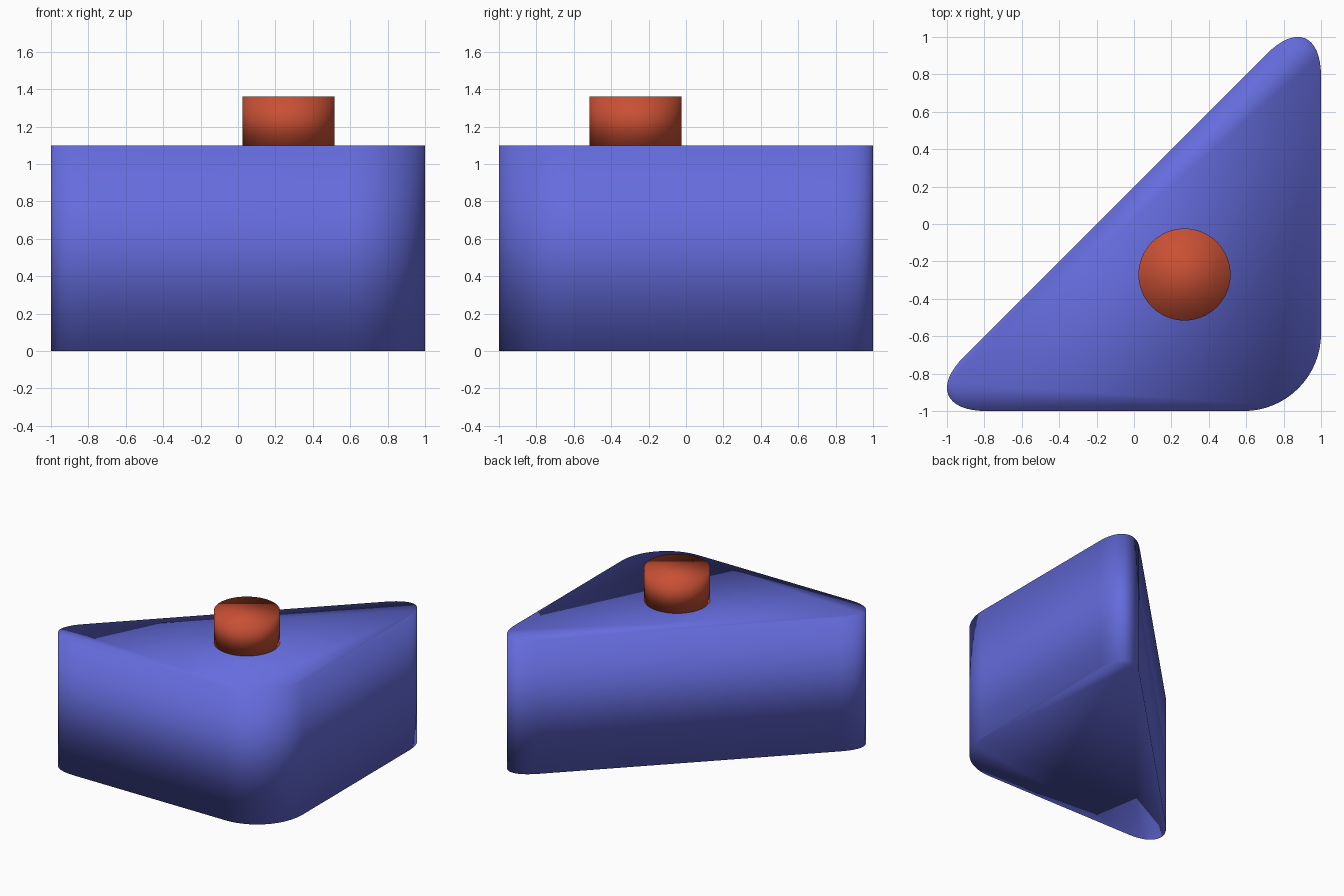
import bpy, bmesh
from mathutils import Vector

if "Cube" in bpy.data.objects:
    bpy.data.objects.remove(bpy.data.objects["Cube"])


def prism(name, outline, z0, z1, color):
    # Extrude a closed outline into a fully smooth-shaded solid
    bm = bmesh.new()
    base = bm.faces.new([bm.verts.new((p[0], p[1], z0)) for p in outline])
    ext = bmesh.ops.extrude_face_region(bm, geom=[base], use_keep_orig=True)
    top = [g for g in ext["geom"] if isinstance(g, bmesh.types.BMVert)]
    bmesh.ops.translate(bm, verts=top, vec=(0, 0, z1 - z0))
    bmesh.ops.recalc_face_normals(bm, faces=bm.faces)
    for f in bm.faces:
        f.smooth = True
    me = bpy.data.meshes.new(name)
    bm.to_mesh(me)
    bm.free()
    mat = bpy.data.materials.new(name + "_color")
    mat.diffuse_color = color
    mat.use_nodes = True
    mat.node_tree.nodes["Principled BSDF"].inputs["Base Color"].default_value = mat.diffuse_color
    me.materials.append(mat)
    ob = bpy.data.objects.new(name, me)
    bpy.context.collection.objects.link(ob)
    return ob


def rounded(corners, cut, steps=16, k=0.5523):
    # Replace every sharp corner with a cubic curve
    pts = []
    for i, c in enumerate(corners):
        c = Vector(c)
        u = (Vector(corners[i - 1]) - c).normalized() * cut
        v = (Vector(corners[(i + 1) % len(corners)]) - c).normalized() * cut
        a, b, d, e = c + u, c + u * (1 - k), c + v * (1 - k), c + v
        for s in range(steps + 1):
            t = s / steps
            w = 1 - t
            pts.append(a * w**3 + b * 3 * w * w * t + d * 3 * w * t * t + e * t**3)
    return pts


# Rounded triangular body
prism("triangular_body", rounded([(-1.2, -1), (1, -1), (1, 1.2)], 0.414),
      0, 1.1, (0.13, 0.15, 0.72, 1))

# Round stud on top
bpy.ops.mesh.primitive_cylinder_add(vertices=64, radius=0.246, depth=0.26,
                                    location=(0.27, -0.27, 1.23))
stud = bpy.context.object
stud.name = "top_stud"
bpy.ops.object.shade_smooth()
mat = bpy.data.materials.new("top_stud_color")
mat.diffuse_color = (0.58, 0.08, 0.035, 1)
mat.use_nodes = True
mat.node_tree.nodes["Principled BSDF"].inputs["Base Color"].default_value = mat.diffuse_color
stud.data.materials.append(mat)
